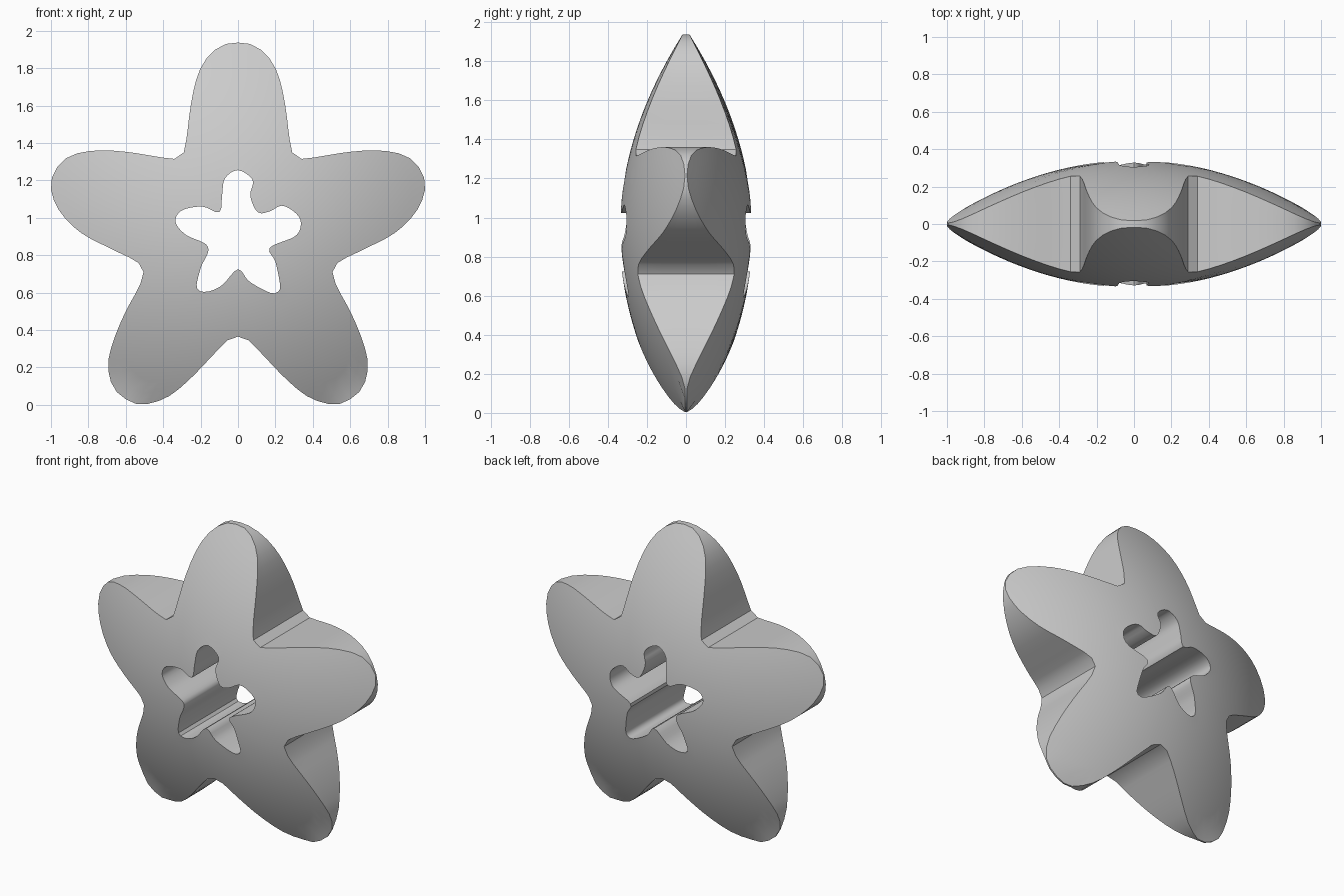
import bpy, bmesh, math
from mathutils import Vector

if "Cube" in bpy.data.objects:
    bpy.data.objects.remove(bpy.data.objects["Cube"])

CENTRE = Vector((0, 0.92))      # centre of the lens (x, z)
LENS_R, LENS_T = 1.045, 0.34    # lens radius and half thickness
PER_SPAN = 12                   # samples between a tip and a notch

# Outer outline, right half from top tip to bottom notch (x, z), then mirrored
half = [(0, 1.937), (.09, 1.92), (.17, 1.85), (.22, 1.75), (.253, 1.6), (.272, 1.45),
        (.292, 1.345), (.34, 1.315), (.45, 1.33), (.6, 1.353), (.76, 1.36), (.9, 1.33),
        (.98, 1.25), (1, 1.15), (.95, 1.03), (.84, .92), (.68, .835), (.54, .765),
        (.505, .71), (.53, .63), (.6, .5), (.66, .36), (.695, .22), (.67, .1),
        (.6, .03), (.51, .002), (.38, .04), (.26, .135), (.13, .27), (.05, .35), (0, .365)]
outer = half + [(-x, z) for x, z in half[-2:0:-1]]
outer_marks = [0, 7, 13, 18, 24, 30, 36, 42, 47, 53, 60]

# Star-shaped hole, slightly irregular, clockwise from its top tip
hole = [(0, 1.255), (.08, 1.2), (.065, 1.12), (.105, 1.03), (.17, 1.035), (.23, 1.065),
        (.29, 1.04), (.335, .985), (.31, .905), (.17, .84), (.2, .765), (.225, .64),
        (.215, .605), (.17, .6), (.06, .66), (0, .725), (-.085, .64), (-.165, .605),
        (-.22, .625), (-.2, .73), (-.16, .845), (-.28, .91), (-.335, .98), (-.3, 1.04),
        (-.19, 1.06), (-.1, 1.03), (-.085, 1.12), (-.07, 1.21)]
hole_marks = [0, 3, 7, 9, 12, 15, 18, 20, 22, 25, 28]


def spline(pts, i, t):
    """Closed Catmull-Rom point on span i."""
    a, b, c, d = (Vector(pts[(i + k) % len(pts)]) for k in (-1, 0, 1, 2))
    return 0.5 * (2 * b + (c - a) * t + (2 * a - 5 * b + 4 * c - d) * t ** 2
                  + (3 * b - a - 3 * c + d) * t ** 3)


def resample(pts, marks):
    """Evenly spaced samples between consecutive tips and notches."""
    out = []
    for s, e in zip(marks, marks[1:]):
        dense = [spline(pts, i, k / 16) for i in range(s, e) for k in range(16)]
        dense.append(spline(pts, e - 1, 1))
        dist = [0]
        for p, q in zip(dense, dense[1:]):
            dist.append(dist[-1] + (q - p).length)
        j = 0
        for n in range(PER_SPAN):
            target = dist[-1] * n / PER_SPAN
            while dist[j + 1] < target:
                j += 1
            f = (target - dist[j]) / (dist[j + 1] - dist[j])
            out.append(dense[j].lerp(dense[j + 1], f))
    return out


def half_thickness(p):
    return max(LENS_T * (1 - ((p - CENTRE).length / LENS_R) ** 2), 0.005)


# Cross-section path around the body: (hole-to-rim fraction, depth factor)
RINGS, WALL = 10, 4
section = [(k / RINGS, -1) for k in range(RINGS)]
section += [(1, -1 + 2 * k / WALL) for k in range(WALL)]
section += [(1 - k / RINGS, 1) for k in range(RINGS)]
section += [(0, 1 - 2 * k / WALL) for k in range(WALL)]

# Star body: closed grid swept around the outline
bm = bmesh.new()
grid = []
for p_in, p_out in zip(resample(hole, hole_marks), resample(outer, outer_marks)):
    row = []
    for f, depth in section:
        p = p_in.lerp(p_out, f)
        row.append(bm.verts.new((p.x, depth * half_thickness(p), p.y)))
    grid.append(row)
n, m = len(grid), len(section)
for i in range(n):
    for j in range(m):
        a, b = grid[i], grid[(i + 1) % n]
        bm.faces.new((a[j], b[j], b[(j + 1) % m], a[(j + 1) % m]))
bmesh.ops.recalc_face_normals(bm, faces=bm.faces)

mesh = bpy.data.meshes.new("star_body")
bm.to_mesh(mesh)
bm.free()
star = bpy.data.objects.new("star_body", mesh)
bpy.context.collection.objects.link(star)
bpy.context.view_layer.objects.active = star
star.select_set(True)
bpy.ops.object.shade_smooth_by_angle(angle=math.radians(35))
